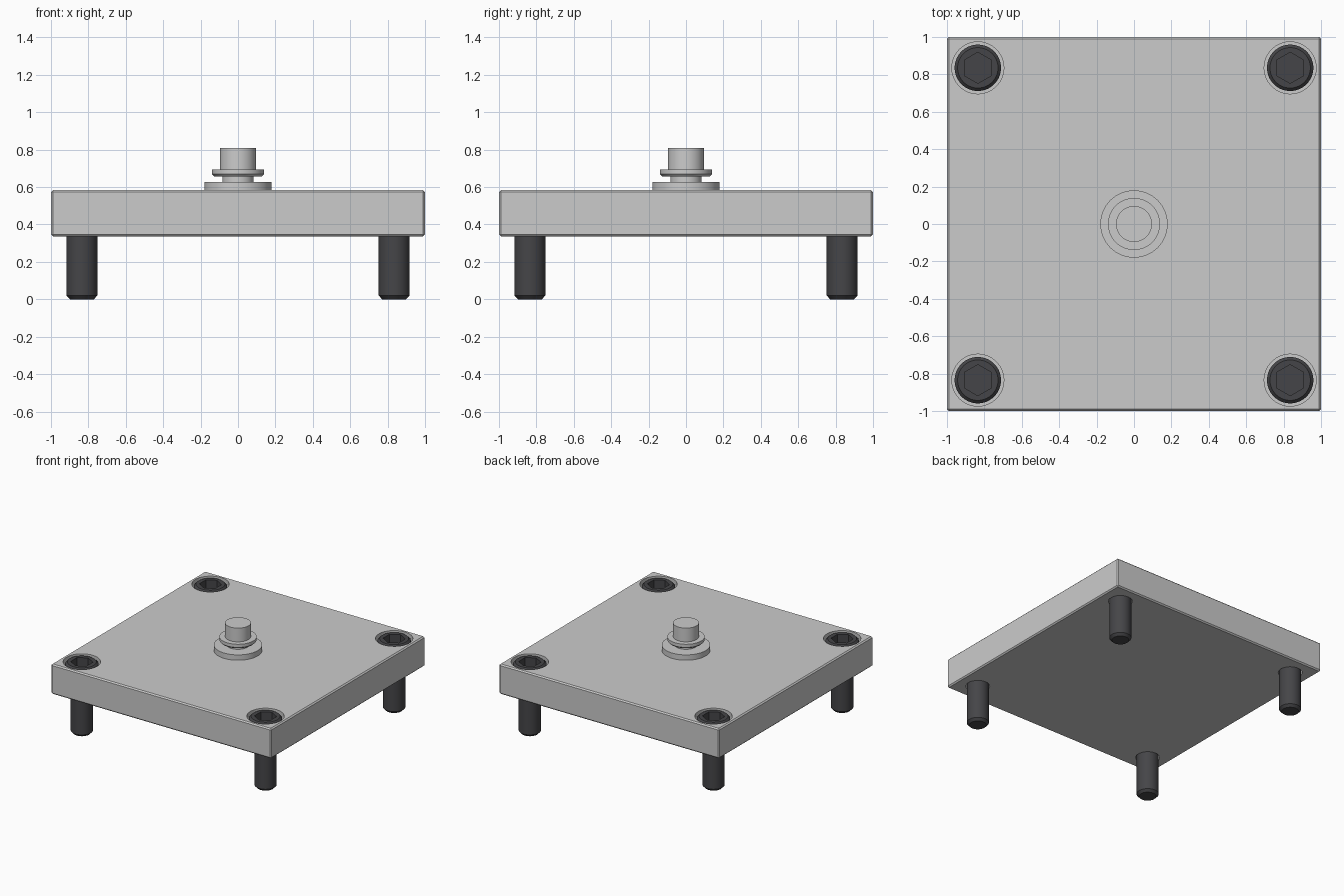
import bpy, bmesh
from math import pi, cos, sin, radians
from mathutils import Vector

if "Cube" in bpy.data.objects:
    bpy.data.objects.remove(bpy.data.objects["Cube"])

BOLT = 0.835          # bolt centre offset
Z0, Z1 = 0.337, 0.583  # plate bottom and top
CORNERS = [(x, y) for x in (-BOLT, BOLT) for y in (-BOLT, BOLT)]


def make_object(name, bm):
    bmesh.ops.recalc_face_normals(bm, faces=bm.faces)
    mesh = bpy.data.meshes.new(name)
    bm.to_mesh(mesh)
    bm.free()
    ob = bpy.data.objects.new(name, mesh)
    bpy.context.collection.objects.link(ob)
    return ob


def lathe(bm, profile, segs=64, centre=(0, 0)):
    """Closed solid of revolution from (radius, z) points, bottom to top."""
    rings = []
    for r, z in profile:
        rings.append([bm.verts.new((centre[0] + r * cos(pi / 2 + 2 * pi * i / segs),
                                    centre[1] + r * sin(pi / 2 + 2 * pi * i / segs), z))
                      for i in range(segs)])
    for a, b in zip(rings, rings[1:]):
        for i in range(segs):
            j = (i + 1) % segs
            bm.faces.new((a[i], a[j], b[j], b[i]))
    bm.faces.new(rings[0])
    bm.faces.new(rings[-1])


def cut(ob, cutter):
    cutter.hide_render = True
    mod = ob.modifiers.new("cut", 'BOOLEAN')
    mod.operation = 'DIFFERENCE'
    mod.solver = 'EXACT'
    mod.object = cutter
    bpy.context.view_layer.objects.active = ob
    bpy.ops.object.modifier_apply(modifier=mod.name)
    bpy.data.objects.remove(cutter)


def smooth(ob):
    ob.data.shade_smooth()
    ob.data.set_sharp_from_angle(angle=radians(30))


# Plate with a small chamfer on every edge
bm = bmesh.new()
bmesh.ops.create_cube(bm, size=1)
bmesh.ops.scale(bm, vec=(2, 2, Z1 - Z0), verts=bm.verts)
bmesh.ops.translate(bm, vec=(0, 0, (Z0 + Z1) / 2), verts=bm.verts)
bmesh.ops.bevel(bm, geom=bm.edges[:], offset=0.01, segments=1, affect='EDGES')
plate = make_object("plate", bm)

# Counterbored bolt holes
bm = bmesh.new()
for c in CORNERS:
    lathe(bm, [(0.09, Z0 - 0.1), (0.09, 0.415), (0.139, 0.415), (0.139, Z1 + 0.1)], centre=c)
cut(plate, make_object("hole_cutter", bm))
smooth(plate)

# Central stepped stud
bm = bmesh.new()
lathe(bm, [(0.18, Z1 - 0.003), (0.18, 0.627), (0.083, 0.627), (0.083, 0.657),
           (0.127, 0.657), (0.139, 0.669), (0.139, 0.695), (0.096, 0.695), (0.096, 0.808)])
smooth(make_object("centre_stud", bm))

# Socket-head bolt
dark = bpy.data.materials.new("dark_steel")
dark.diffuse_color = (0.06, 0.06, 0.065, 1)
dark.use_nodes = True
dark.node_tree.nodes["Principled BSDF"].inputs["Base Color"].default_value = dark.diffuse_color
bm = bmesh.new()
lathe(bm, [(0.064, 0), (0.083, 0.02), (0.083, 0.416), (0.124, 0.416),
           (0.124, 0.566), (0.108, 0.582)])
bolt = make_object("bolt_1", bm)
bm = bmesh.new()
lathe(bm, [(0.083, 0.495), (0.083, 0.7)], segs=6)
cut(bolt, make_object("socket_cutter", bm))
smooth(bolt)
bolt.data.materials.clear()
bolt.data.materials.append(dark)

# One bolt per corner
bolt.location = Vector((*CORNERS[0], 0))
for n, c in enumerate(CORNERS[1:], 2):
    ob = bpy.data.objects.new(f"bolt_{n}", bolt.data)
    ob.location = Vector((*c, 0))
    bpy.context.collection.objects.link(ob)
